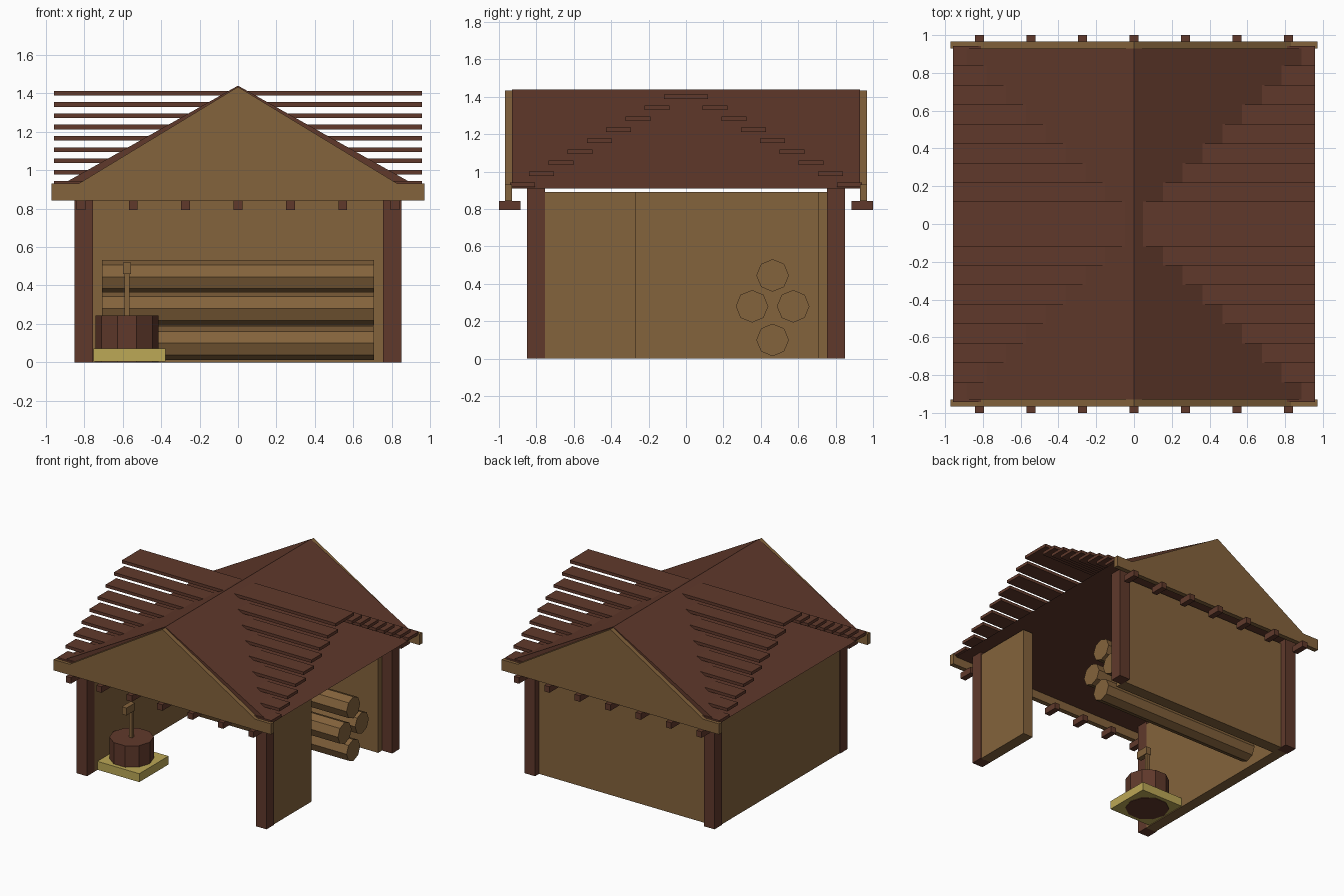
import bpy, bmesh, math
from mathutils import Matrix

if "Cube" in bpy.data.objects:
    bpy.data.objects.remove(bpy.data.objects["Cube"])


def srgb(r, g, b):
    f = lambda c: c / 12.92 if c <= 0.04045 else ((c + 0.055) / 1.055) ** 2.4
    return (f(r / 255), f(g / 255), f(b / 255), 1)


def material(name, rgb):
    m = bpy.data.materials.new(name)
    m.diffuse_color = srgb(*rgb)
    m.use_nodes = True
    m.node_tree.nodes["Principled BSDF"].inputs["Base Color"].default_value = m.diffuse_color
    return m


TAN = material("tan wood", (132, 99, 60))
BROWN = material("dark brown wood", (96, 57, 43))
STRAW = material("straw yellow", (188, 168, 86))


def finish(name, bm, mat):
    bmesh.ops.recalc_face_normals(bm, faces=bm.faces)
    me = bpy.data.meshes.new(name)
    bm.to_mesh(me)
    bm.free()
    me.materials.append(mat)
    ob = bpy.data.objects.new(name, me)
    bpy.context.collection.objects.link(ob)
    return ob


def box(name, x0, x1, y0, y1, z0, z1, mat):
    bm = bmesh.new()
    bmesh.ops.create_cube(bm, size=1)
    for v in bm.verts:
        v.co = ((x0 + x1) / 2 + v.co.x * (x1 - x0),
                (y0 + y1) / 2 + v.co.y * (y1 - y0),
                (z0 + z1) / 2 + v.co.z * (z1 - z0))
    return finish(name, bm, mat)


def extrude_xz(name, pts, y0, y1, mat):
    """Extrude an x-z profile along y."""
    bm = bmesh.new()
    a = [bm.verts.new((x, y0, z)) for x, z in pts]
    b = [bm.verts.new((x, y1, z)) for x, z in pts]
    n = len(pts)
    bm.faces.new(a)
    bm.faces.new(b[::-1])
    for i in range(n):
        bm.faces.new((a[i], b[i], b[(i + 1) % n], a[(i + 1) % n]))
    return finish(name, bm, mat)


def prism(name, sides, r, length, mat, matrix):
    bm = bmesh.new()
    bmesh.ops.create_cone(bm, cap_ends=True, segments=sides, radius1=r,
                          radius2=r, depth=length, matrix=matrix)
    return finish(name, bm, mat)


# Corner posts
for sx in (-1, 1):
    for sy in (-1, 1):
        x, y = sx * 0.803, sy * 0.803
        box("corner_post", x - 0.048, x + 0.048, y - 0.048, y + 0.048, 0, 0.912, BROWN)

# Walls: open front, half-open right side
box("left_wall", -0.845, -0.756, -0.76, 0.76, 0, 0.89, TAN)
box("back_wall", -0.76, 0.76, 0.705, 0.80, 0, 0.89, TAN)
box("right_wall", 0.756, 0.845, -0.76, -0.27, 0, 0.89, TAN)

# Solid roof wedge
extrude_xz("roof", [(-0.945, 0.91), (0.945, 0.91), (0, 1.44)], -0.93, 0.93, BROWN)

# Gables with eave beam, and short beam ends below
gable = [(-0.972, 0.843), (0.972, 0.843), (0.972, 0.93), (0.83, 0.93),
         (0, 1.434), (-0.83, 0.93), (-0.972, 0.93)]
for s in (-1, 1):
    y0, y1 = sorted((s * 0.967, s * 0.929))
    extrude_xz("gable", gable, y0, y1, TAN)
    y0, y1 = sorted((s * 1.0, s * 0.885))
    for i in range(-3, 4):
        x = i * 0.2725
        box("beam_end", x - 0.023, x + 0.023, y0, y1, 0.794, 0.843, BROWN)

# Stepped roof slats crossing the wedge
for i in range(9):
    z = 1.401 - 0.0588 * i
    for s in (-1, 1):
        y = s * (0.051 + 0.103 * i)
        box("roof_slat", -0.957, 0.957, y - 0.067, y + 0.067, z - 0.012, z + 0.012, BROWN)

# Stacked logs
for y, z in ((0.463, 0.445), (0.353, 0.28), (0.573, 0.28), (0.463, 0.10)):
    m = Matrix.Translation((0, y, z)) @ Matrix.Rotation(math.pi / 2, 4, 'Y')
    prism("log", 8, 0.087, 1.416, TAN, m)

# Chopping block on a straw mat, with an axe
cx, cy = -0.578, -0.535
box("straw_mat", -0.753, -0.378, cy - 0.187, cy + 0.187, 0.004, 0.072, STRAW)
prism("chopping_block", 10, 0.163, 0.245, BROWN,
      Matrix.Translation((cx, cy, 0.1225)) @ Matrix.Rotation(math.pi / 2, 4, 'Z'))
box("axe_handle", cx - 0.013, cx + 0.013, cy - 0.013, cy + 0.013, 0.24, 0.47, TAN)
box("axe_head", cx - 0.021, cx + 0.021, cy - 0.095, cy + 0.015, 0.46, 0.52, TAN)
